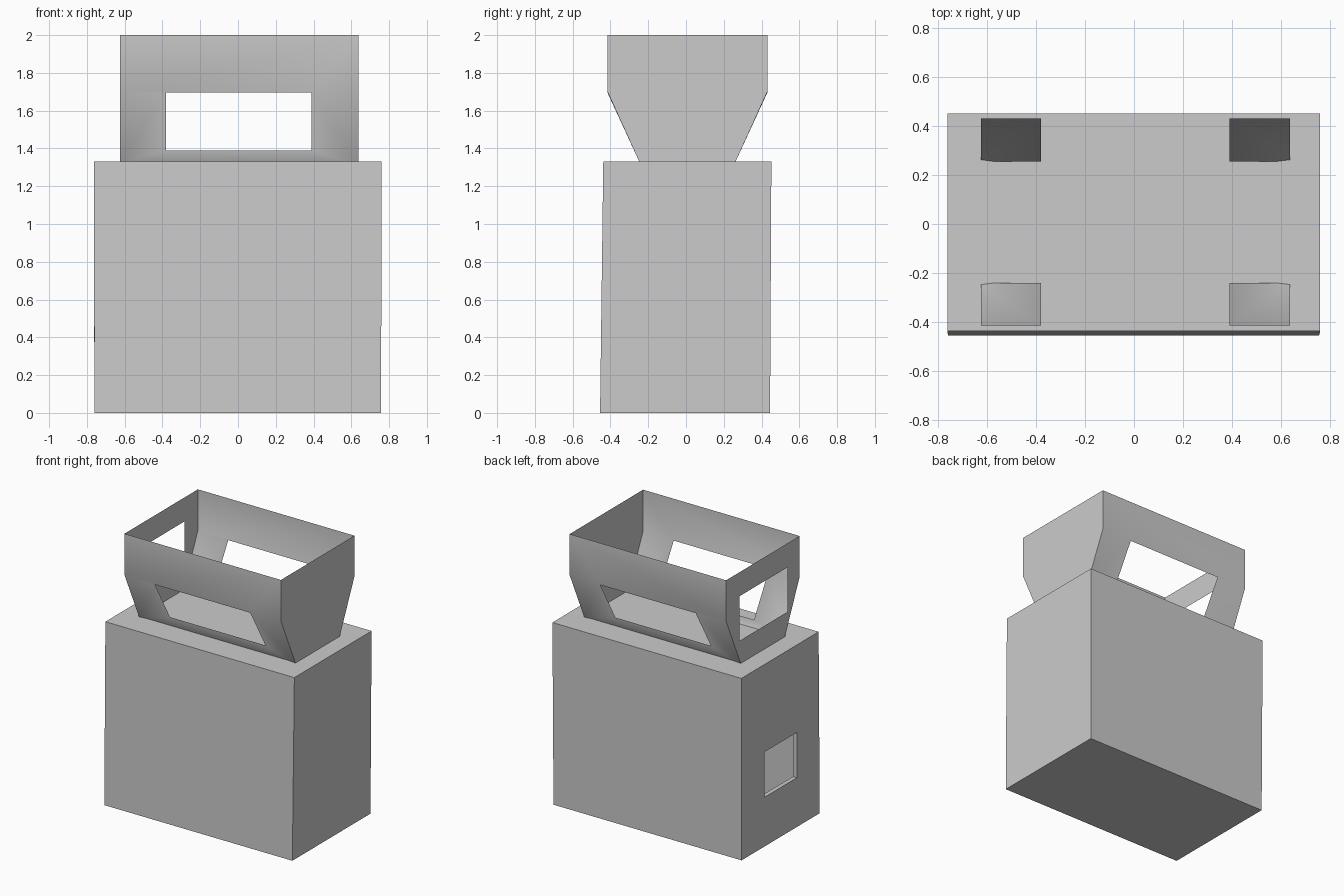
import bpy, bmesh, math

if "Cube" in bpy.data.objects:
    bpy.data.objects.remove(bpy.data.objects["Cube"])

CY = 0.0075  # upper tray is a touch off centre in y


def build(name, faces, smooth=None):
    """Make an object from faces given as lists of points, welded and facing outward."""
    bm = bmesh.new()
    for pts in faces:
        bm.faces.new([bm.verts.new(p) for p in pts])
    bmesh.ops.remove_doubles(bm, verts=bm.verts, dist=1e-4)
    bmesh.ops.recalc_face_normals(bm, faces=bm.faces)
    mesh = bpy.data.meshes.new(name)
    bm.to_mesh(mesh)
    bm.free()
    ob = bpy.data.objects.new(name, mesh)
    bpy.context.collection.objects.link(ob)
    if smooth:
        bpy.ops.object.select_all(action='DESELECT')
        ob.select_set(True)
        bpy.context.view_layer.objects.active = ob
        bpy.ops.object.shade_smooth_by_angle(angle=math.radians(smooth))
    return ob


def bridge(a, b):
    """Quads joining two closed loops of equal length."""
    n = len(a)
    return [[a[i], a[(i + 1) % n], b[(i + 1) % n], b[i]] for i in range(n)]


# base cabinet: slightly leaning box with a small framed hatch in the left side
bottom = [(-0.76, -0.455, 0), (0.757, -0.455, 0), (0.757, 0.445, 0), (-0.76, 0.445, 0)]
top = [(-0.763, -0.438, 1.33), (0.761, -0.438, 1.33), (0.761, 0.452, 1.33), (-0.763, 0.452, 1.33)]
walls = bridge(bottom, top)
left = [bottom[3], bottom[0], top[0], top[3]]


def hatch(x):
    return [(x, 0.18, 0.36), (x, -0.19, 0.36), (x, -0.19, 0.69), (x, 0.18, 0.69)]


build("base_cabinet", [bottom, top] + walls[:3]
      + bridge(left, hatch(-0.761)) + bridge(hatch(-0.761), hatch(-0.73)))

# upper tray: open-topped shell with flared long sides
XL, XR = -0.625, 0.637
WL, WR = -0.38, 0.39          # long-side window
faces = []
for s in (-1, 1):
    yo, yi, yc = CY + s * 0.423, CY + s * 0.248, CY + s * 0.255
    a, b = (XL, yo, 1.70), (XR, yo, 1.70)
    w0, w1 = (WL, yo, 1.695), (WR, yo, 1.695)
    c0, c1 = (WL, yi, 1.39), (WR, yi, 1.39)
    e0, e1 = (-0.57, yi, 1.33), (0.58, yi, 1.33)
    faces.append([(XL, yo, 2), (XR, yo, 2), b, w1, w0, a])   # upper band
    faces.append([a, w0, c0, e0, (XL, yc, 1.33)])            # sloping posts
    faces.append([b, w1, c1, e1, (XR, yc, 1.33)])
    faces.append([e0, e1, c1, c0])                           # sill
    # half of the left end, around its window
    T, M, B = (XL, yo, 2), (XL, yo, 1.70), (XL, yc, 1.33)
    wt, wb = (XL, s * 0.275, 1.825), (XL, s * 0.275, 1.5)
    faces += [[T, M, wt], [M, B, wb, wt],
              [T, wt, (XL, 0, 1.825), (XL, 0, 2)],
              [B, wb, (XL, 0, 1.5), (XL, 0, 1.33)]]
# closed right end
half = [(0.423, 2), (0.423, 1.70), (0.255, 1.33)]
faces.append([(XR, CY + y, z) for y, z in half] + [(XR, CY - y, z) for y, z in reversed(half)])
build("upper_tray", faces, smooth=40)
